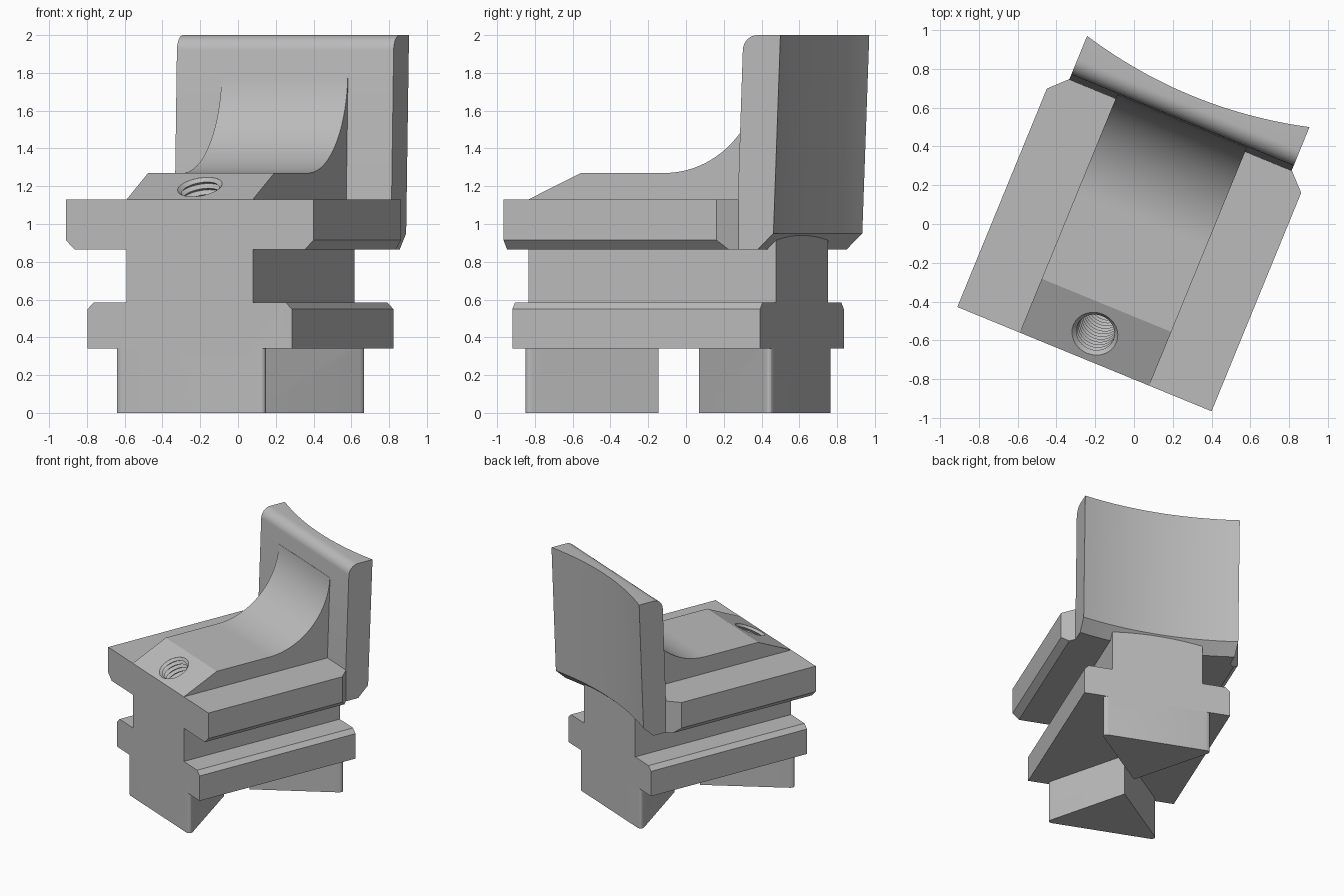
import bpy
import bmesh
from math import sin, cos, radians, pi
from mathutils import Matrix, Vector

if "Cube" in bpy.data.objects:
    bpy.data.objects.remove(bpy.data.objects["Cube"], do_unlink=True)

# The block is symmetric about its own long axis, then turned on the spot
PLACE = Matrix.Rotation(radians(-22.3), 4, "Z") @ Matrix.Translation((0.028, 0, 0))
FRONT, BACK = -0.742, 0.675
CORE = 0.361

grey = bpy.data.materials.new("plain grey")
grey.use_nodes = True
grey.diffuse_color = (0.5, 0.5, 0.5, 1)
grey.node_tree.nodes["Principled BSDF"].inputs["Base Color"].default_value = (0.5, 0.5, 0.5, 1)


def loft(name, rings, bevel=None):
    """Closed solid through matching rings; bevel = (edge test, width)."""
    bm = bmesh.new()
    loops = [[bm.verts.new(p) for p in ring] for ring in rings]
    n = len(loops[0])
    for a, b in zip(loops, loops[1:]):
        for i in range(n):
            j = (i + 1) % n
            bm.faces.new((a[i], a[j], b[j], b[i]))
    bm.faces.new(loops[0])
    bm.faces.new(loops[-1])
    bmesh.ops.recalc_face_normals(bm, faces=bm.faces)
    if bevel:
        edges = [e for e in bm.edges if bevel[0](e)]
        bmesh.ops.bevel(bm, geom=edges, offset=bevel[1], segments=6,
                        profile=0.5, affect="EDGES")
    bm.transform(PLACE)
    mesh = bpy.data.meshes.new(name)
    bm.to_mesh(mesh)
    bm.free()
    mesh.materials.append(grey)
    obj = bpy.data.objects.new(name, mesh)
    bpy.context.collection.objects.link(obj)
    return obj


def mirrored(side):
    """Close a right-hand outline with its left-hand mirror image."""
    return side + [(-x, y) for x, y in reversed(side)]


def combine(target, tool, operation):
    bpy.context.view_layer.objects.active = target
    mod = target.modifiers.new(tool.name, "BOOLEAN")
    mod.operation = operation
    mod.solver = "EXACT"
    mod.object = tool
    bpy.ops.object.modifier_apply(modifier=mod.name)
    bpy.data.objects.remove(tool, do_unlink=True)


def finish(obj):
    bpy.ops.object.select_all(action="DESELECT")
    obj.select_set(True)
    bpy.context.view_layer.objects.active = obj
    bpy.ops.object.shade_smooth_by_angle(angle=radians(20))


# Core: side outline with sloped nose, flat top and a sweep up to the backrest
SWEEP = 0.55
outline = [(BACK, 0.34), (FRONT, 0.34), (FRONT, 1.13), (-0.442, 1.27)]
for i in range(25):
    a = radians(88) * i / 24
    outline.append((0.035 + SWEEP * sin(a), 1.27 + SWEEP * (1 - cos(a))))
outline += [(0.64, 1.8), (0.64, 1.05), (BACK, 1.0)]
block = loft("clamp_block", [[(x, y, z) for y, z in outline] for x in (-CORE, CORE)])

# Lower rail flange with chamfered top edges
rail = mirrored([(0.584, 0.34), (0.584, 0.55), (0.549, 0.585)])
combine(block, loft("lower_flange", [[(x, y, z) for x, z in rail]
                                     for y in (FRONT, BACK)]), "UNION")

# Upper flange: clipped rear corners, chamfered lower side edges
rings = []
for z, inset in ((0.865, 0.05), (0.915, 0), (1.13, 0)):
    half = 0.709 - inset
    plan = mirrored([(half, FRONT), (half, 0.476 + inset), (0.62, 0.565), (0.62, 0.6)])
    rings.append([(x, y, z) for x, y in plan])
combine(block, loft("upper_flange", rings), "UNION")


# Two wedge feet pointing at each other, with rounded outer corners
def outer_corner(edge):
    a, b = edge.verts
    return abs(a.co.z - b.co.z) > 0.1 and abs(a.co.x) > 0.3


for name, base, tip in (("front_foot", FRONT, -0.147), ("rear_foot", BACK, 0.085)):
    plan = [(-0.45, base), (0.45, base), (0, tip)]
    foot = loft(name, [[(x, y, z) for x, y in plan] for z in (0, 0.37)],
                (outer_corner, 0.06))
    combine(block, foot, "UNION")

# Threaded hole square to the sloped nose
slope = Vector((0, 0.3, 0.14)).normalized()
axis = Vector((0, -slope.z, slope.y))
mouth = Vector((0, -0.6, 1.196))
side = Vector((1, 0, 0))
PITCH, TURNS, SIDES = 0.036, 15, 32
profile = [(-0.06, 0.12)]
for i in range(TURNS):
    profile += [(i * PITCH, 0.12), ((i + 0.5) * PITCH, 0.1)]
rings = []
for depth, radius in profile:
    rings.append([mouth - axis * depth
                  + (side * cos(t) + slope * sin(t)) * radius
                  for t in (2 * pi * k / SIDES for k in range(SIDES))])
combine(block, loft("hole_cutter", rings), "DIFFERENCE")
finish(block)

# Backrest: leaning plate, hollow back, rounded top front edge, chamfered foot
HALF, SAG, ROUND, STEPS = 0.62, 0.08, 0.08, 24


def plate_ring(z, front, back):
    ring = [(-HALF, front, z), (HALF, front, z)]
    for i in range(STEPS + 1):
        t = 1 - 2 * i / STEPS
        ring.append((HALF * t, back - SAG * (1 - t * t), z))
    return ring


def lean(z):
    return 0.036 * (z - 0.95)


rings = [plate_ring(0.865, 0.553, 0.676), plate_ring(0.95, 0.556, 0.766)]
for i in range(9):
    a = pi / 2 * i / 8
    z = 2 - ROUND + ROUND * sin(a)
    rings.append(plate_ring(z, 0.556 + lean(z) + ROUND * (1 - cos(a)), 0.768 + lean(z)))
finish(loft("backrest", rings))
